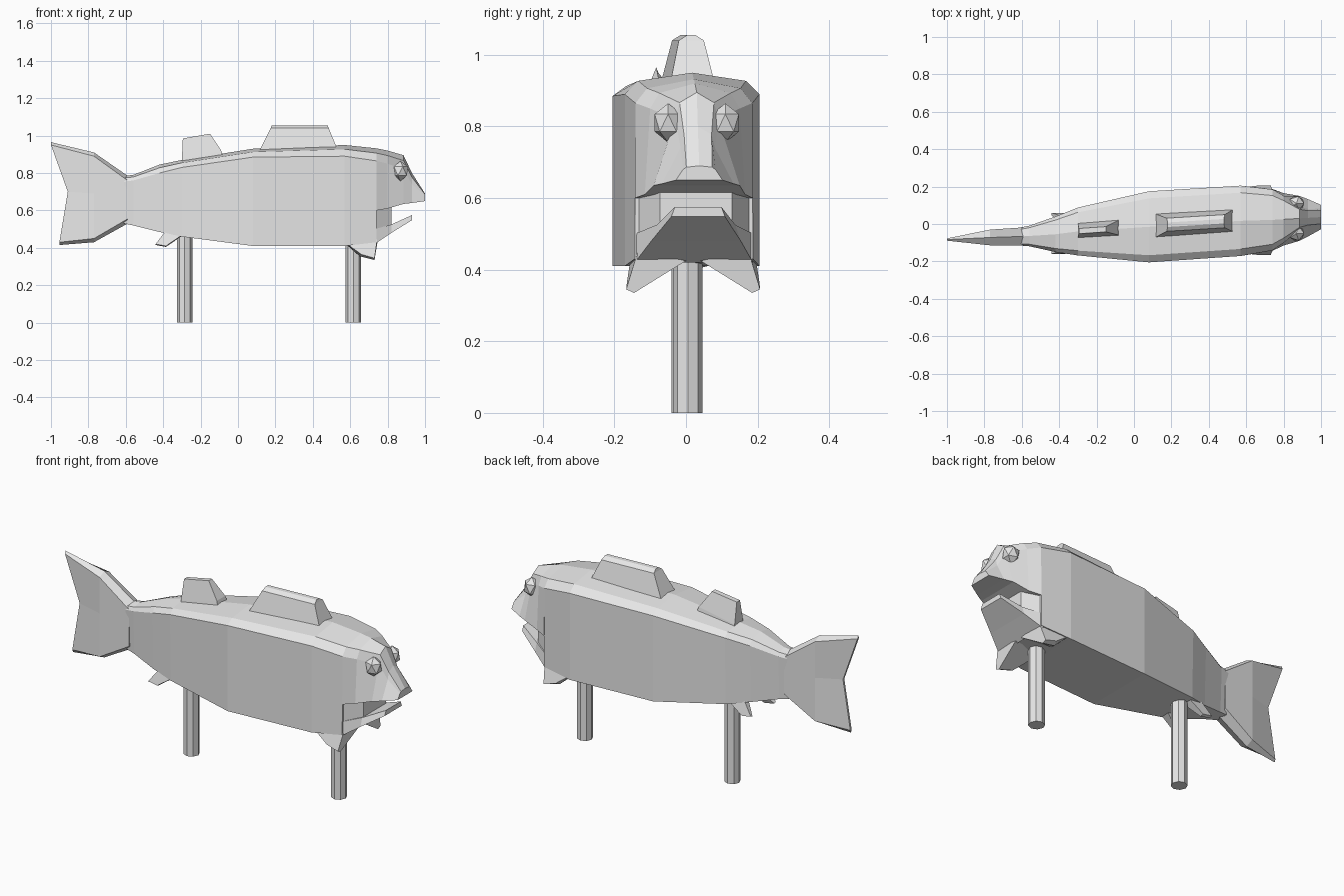
import bpy, bmesh
from mathutils import Matrix

cube = bpy.data.objects.get("Cube")
if cube:
    bpy.data.objects.remove(cube)

grey = bpy.data.materials.new("plain_grey")
grey.use_nodes = True
colour = (0.8, 0.8, 0.8, 1)
grey.diffuse_color = colour
grey.node_tree.nodes["Principled BSDF"].inputs["Base Color"].default_value = colour


def add_object(name, bm):
    bmesh.ops.recalc_face_normals(bm, faces=bm.faces[:])
    mesh = bpy.data.meshes.new(name)
    bm.to_mesh(mesh)
    bm.free()
    mesh.materials.append(grey)
    obj = bpy.data.objects.new(name, mesh)
    bpy.context.collection.objects.link(obj)
    return obj


def loft(name, rings):
    """Skin a row of equal rings and cap both ends."""
    bm = bmesh.new()
    rows = [[bm.verts.new(p) for p in ring] for ring in rings]
    n = len(rows[0])
    for a, b in zip(rows, rows[1:]):
        for i in range(n):
            j = (i + 1) % n
            bm.faces.new((a[i], a[j], b[j], b[i]))
    bm.faces.new(rows[0])
    bm.faces.new(rows[-1][::-1])
    return add_object(name, bm)


def body_ring(x, yc, low, high, z_low, z_side, z_top):
    """Flat belly, upright flanks, chamfered shoulder and a ridged back."""
    z_mid = z_side + 0.62 * (z_top - z_side)
    half = [(low, z_low), (high, z_side), (high * 0.8, z_mid)]
    right = [(x, yc - w, z) for w, z in half]
    left = [(x, yc + w, z) for w, z in reversed(half)]
    return right + [(x, yc, z_top)] + left


def box_ring(x, yc, w, z0, z1, w_top=None):
    t = w if w_top is None else w_top
    return [(x, yc - w, z0), (x, yc + w, z0), (x, yc + t, z1), (x, yc - t, z1)]


def mirror(points, yc):
    return [(x, 2 * yc - y, z) for x, y, z in points]


# Body
loft("body", [body_ring(*s) for s in (
    (-0.61, -0.067, 0.035, 0.048, 0.53, 0.755, 0.785),
    (-0.56, -0.064, 0.045, 0.055, 0.52, 0.76, 0.79),
    (-0.42, -0.055, 0.085, 0.095, 0.485, 0.80, 0.845),
    (-0.30, -0.04, 0.12, 0.128, 0.46, 0.83, 0.87),
    (0.08, -0.015, 0.19, 0.19, 0.41, 0.885, 0.93),
    (0.57, 0.017, 0.188, 0.188, 0.41, 0.89, 0.95),
    (0.74, 0.022, 0.165, 0.163, 0.43, 0.865, 0.932))])

# Head and snout
loft("head", [body_ring(*s) for s in (
    (0.74, 0.022, 0.165, 0.163, 0.60, 0.865, 0.932),
    (0.80, 0.025, 0.14, 0.125, 0.61, 0.85, 0.92),
    (0.885, 0.03, 0.12, 0.06, 0.635, 0.82, 0.895),
    (0.93, 0.033, 0.10, 0.048, 0.64, 0.74, 0.80),
    (1.0, 0.037, 0.065, 0.045, 0.65, 0.68, 0.69))])

# Mouth and lower jaw
loft("mouth", [box_ring(0.73, 0.022, 0.16, 0.44, 0.64),
               box_ring(0.82, 0.028, 0.10, 0.50, 0.63)])
loft("lower_jaw", [box_ring(0.73, 0.022, 0.165, 0.42, 0.50),
                   box_ring(0.82, 0.028, 0.125, 0.48, 0.525, 0.11),
                   box_ring(0.93, 0.034, 0.075, 0.548, 0.575, 0.065)])

# Eyes
for name, side in (("left_eye", 1), ("right_eye", -1)):
    bm = bmesh.new()
    bmesh.ops.create_icosphere(bm, subdivisions=1, radius=0.052)
    bmesh.ops.scale(bm, vec=(0.9, 0.85, 1.05), verts=bm.verts)
    bmesh.ops.translate(bm, vec=(0.868, 0.03 + side * 0.08, 0.81), verts=bm.verts)
    add_object(name, bm)


# Forked tail
def tail_ring(yc, w, bottom, middle, top, rim):
    (xb, zb), (xm, zm), (xt, zt) = bottom, middle, top
    right = [(xb, yc - w, zb + rim), (xm, yc - w, zm), (xt, yc - w, zt - rim)]
    left = mirror(right, yc)[::-1]
    return [(xb, yc, zb)] + right + [(xt, yc, zt)] + left


loft("tail_fin", [
    tail_ring(-0.066, 0.048, (-0.59, 0.53), (-0.59, 0.68), (-0.59, 0.785), 0.025),
    tail_ring(-0.072, 0.042, (-0.77, 0.43), (-0.77, 0.69), (-0.77, 0.91), 0.02),
    tail_ring(-0.083, 0.006, (-0.955, 0.415), (-0.91, 0.70), (-1.0, 0.965), 0.015)])


# Back fins: rings climb from root to crest
def fin_ring(x0, x1, z0, z1, y0, y1, w):
    return [(x0, y0 - w, z0), (x1, y1 - w, z1), (x1, y1 + w, z1), (x0, y0 + w, z0)]


loft("dorsal_fin", [
    fin_ring(0.10, 0.545, 0.89, 0.90, -0.008, 0.018, 0.068),
    fin_ring(0.12, 0.53, 0.93, 0.93, -0.008, 0.018, 0.06),
    fin_ring(0.175, 0.485, 1.04, 1.04, -0.004, 0.015, 0.035),
    fin_ring(0.18, 0.48, 1.055, 1.055, -0.004, 0.015, 0.012)])
loft("rear_dorsal_fin", [
    fin_ring(-0.30, -0.08, 0.84, 0.89, -0.035, -0.02, 0.042),
    fin_ring(-0.30, -0.09, 0.87, 0.92, -0.035, -0.02, 0.037),
    fin_ring(-0.295, -0.15, 0.985, 1.01, -0.038, -0.028, 0.014)])

# Paired belly fins
pectoral = [
    [(0.57, 0.06, 0.425), (0.745, 0.04, 0.425), (0.745, 0.175, 0.45), (0.57, 0.195, 0.43)],
    [(0.65, 0.175, 0.355), (0.73, 0.185, 0.335), (0.73, 0.207, 0.345), (0.66, 0.205, 0.365)]]
pelvic = [
    [(-0.38, 0.0, 0.49), (-0.29, 0.0, 0.47), (-0.29, 0.055, 0.475), (-0.38, 0.04, 0.50)],
    [(-0.44, 0.045, 0.415), (-0.385, 0.04, 0.405), (-0.385, 0.06, 0.41), (-0.44, 0.06, 0.42)]]
for name, rings, yc in (("pectoral_fin", pectoral, 0.02), ("pelvic_fin", pelvic, -0.05)):
    loft("left_" + name, rings)
    loft("right_" + name, [mirror(r, yc) for r in rings])

# Support posts
for name, x, y in (("front_post", 0.617, 0.005), ("rear_post", -0.285, 0.0)):
    bm = bmesh.new()
    bmesh.ops.create_cone(bm, cap_ends=True, segments=8, radius1=0.041, radius2=0.041,
                          depth=0.5, matrix=Matrix.Translation((x, y, 0.25)))
    add_object(name, bm)
